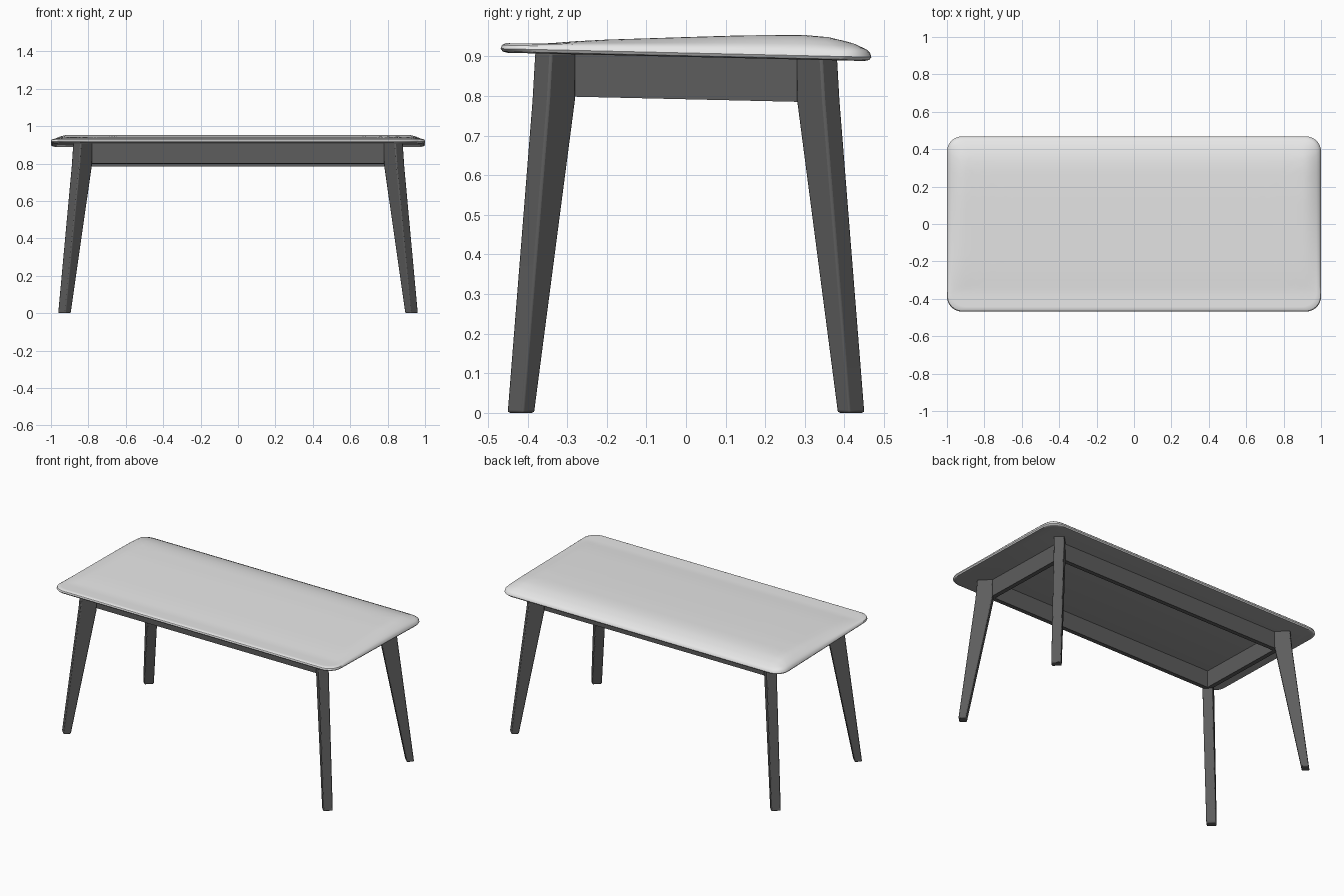
import bpy, bmesh, math

if "Cube" in bpy.data.objects:
    bpy.data.objects.remove(bpy.data.objects["Cube"])

HX, HY, RAD = 1.0, 0.468, 0.08
SLOPE = -0.023


def material(name, v):
    m = bpy.data.materials.new(name)
    m.diffuse_color = (v, v, v, 1)
    m.use_nodes = True
    m.node_tree.nodes["Principled BSDF"].inputs["Base Color"].default_value = m.diffuse_color
    return m


LIGHT = material("light grey", 0.80)
MID = material("mid grey", 0.35)
DARK = material("dark grey", 0.11)


def finish(name, bm, mats):
    bmesh.ops.recalc_face_normals(bm, faces=bm.faces[:])
    me = bpy.data.meshes.new(name)
    bm.to_mesh(me)
    bm.free()
    ob = bpy.data.objects.new(name, me)
    bpy.context.collection.objects.link(ob)
    for m in mats:
        me.materials.append(m)
    return ob


def smooth(ob, deg=35):
    bpy.ops.object.select_all(action='DESELECT')
    ob.select_set(True)
    bpy.context.view_layer.objects.active = ob
    bpy.ops.object.shade_smooth_by_angle(angle=math.radians(deg))


def loft(bm, rings):
    loops = [[bm.verts.new(p) for p in r] for r in rings]
    n = len(loops[0])
    for a, b in zip(loops, loops[1:]):
        for i in range(n):
            j = (i + 1) % n
            bm.faces.new((a[i], a[j], b[j], b[i]))
    bm.faces.new(loops[0][::-1])
    bm.faces.new(loops[-1])


def under(y):
    return 0.899 + SLOPE * y


# Crown of the table top: height above the rim along y
CROWN = [(-0.468, 0), (-0.36, 0.001), (-0.28, 0.009), (-0.2, 0.015), (0, 0.026),
         (0.15, 0.034), (0.3, 0.038), (0.36, 0.034), (0.42, 0.021), (0.468, 0)]


def crown(x, y):
    c = 0
    for (y0, h0), (y1, h1) in zip(CROWN, CROWN[1:]):
        if y0 <= y <= y1:
            c = h0 + (h1 - h0) * (y - y0) / (y1 - y0)
    t = min(1, max(0, (HX - abs(x)) / 0.10))
    return c * t * (2 - t)


# Rounded rectangle outline with subdivided sides
outline = []
corners = [(1, 1, 0), (-1, 1, 90), (-1, -1, 180), (1, -1, 270)]
for k, (sx, sy, a0) in enumerate(corners):
    cx, cy = sx * (HX - RAD), sy * (HY - RAD)
    for i in range(9):
        a = math.radians(a0 + 90 * i / 8)
        outline.append((cx + RAD * math.cos(a), cy + RAD * math.sin(a)))
    nx, ny, na = corners[(k + 1) % 4]
    a = math.radians(na)
    end = (nx * (HX - RAD) + RAD * math.cos(a), ny * (HY - RAD) + RAD * math.sin(a))
    p = outline[-1]
    outline += [(p[0] + (end[0] - p[0]) * i / 16, p[1] + (end[1] - p[1]) * i / 16)
                for i in range(1, 16)]

# Table top: rounded rim, then rings running inward over the crown
profile = [(0.018, 0), (0.005, 0.003), (0, 0.010), (0.003, 0.019), (0.012, 0.024)]
profile += [(d, 0.024) for d in (0.025, 0.04, 0.06, 0.08, 0.1, 0.13, 0.17, 0.21,
                                 0.26, 0.31, 0.36, 0.41, 0.455)]
rings = []
for d, h in profile:
    ring = []
    for x, y in outline:
        x, y = x * (1 - d / HX), y * (1 - d / HY)
        ring.append((x, y, under(y) + h + (crown(x, y) if h >= 0.018 else 0)))
    rings.append(ring)
bm = bmesh.new()
loft(bm, rings)
top = finish("table_top", bm, [LIGHT, MID])
for f in top.data.polygons:
    if f.normal.z < -0.9:
        f.material_index = 1          # darker underside
smooth(top, 40)

# Splayed legs: tapered blades set diagonally, mirrored to four corners
bm = bmesh.new()
rings = []
for z, cx, cy, length, thick in [(0, 0.928, 0.417, 0.044, 0.057),
                                 (0.79, 0.835, 0.334, 0.098, 0.060),
                                 (0.910, 0.830, 0.330, 0.090, 0.060)]:
    ring = []
    for u, v in [(1, 1), (-1, 1), (-1, -1), (1, -1)]:
        a, b = u * length / 2, v * thick / 2
        ring.append((cx + (a - b) * math.sqrt(0.5), cy + (a + b) * math.sqrt(0.5), z))
    rings.append(ring)
loft(bm, rings)
legs = finish("legs", bm, [DARK])
smooth(legs)
bev = legs.modifiers.new("round edges", 'BEVEL')
bev.width, bev.segments, bev.limit_method = 0.006, 2, 'ANGLE'
mir = legs.modifiers.new("four corners", 'MIRROR')
mir.use_axis = (True, True, False)


# Apron rails under the top, following its slight tilt
def rail(name, x0, x1, y0, y1):
    bm = bmesh.new()
    bmesh.ops.create_cube(bm, size=1)
    for v in bm.verts:
        y = y0 if v.co.y < 0 else y1
        z = under(y) + (0.005 if v.co.z > 0 else -0.107)
        v.co = (x0 if v.co.x < 0 else x1, y, z)
    finish(name, bm, [DARK])


rail("front_apron", -0.81, 0.81, -0.318, -0.29)
rail("back_apron", -0.81, 0.81, 0.29, 0.318)
rail("left_apron", -0.82, -0.792, -0.31, 0.31)
rail("right_apron", 0.792, 0.82, -0.31, 0.31)
